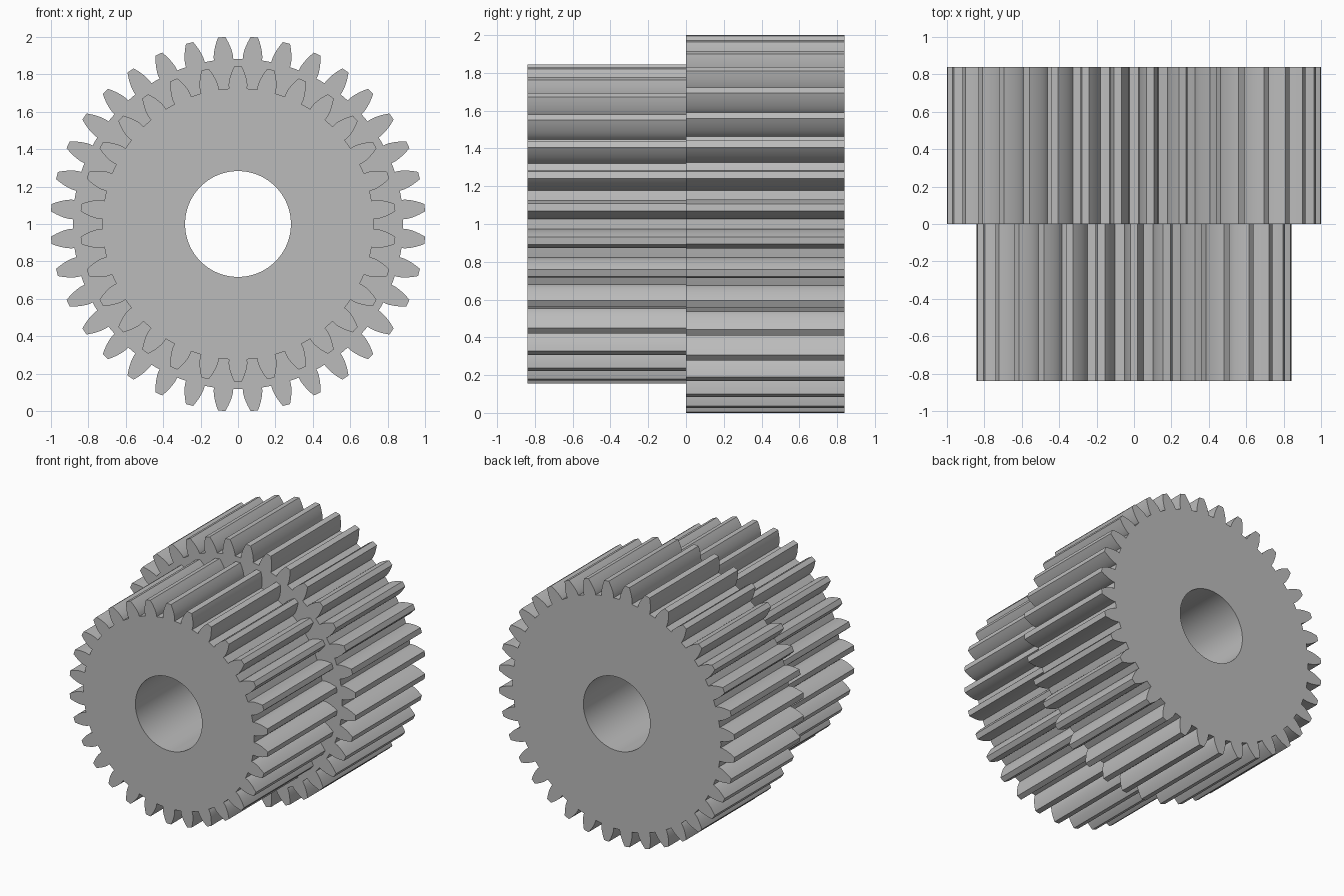
import bpy, bmesh, math

cube = bpy.data.objects.get("Cube")
if cube:
    bpy.data.objects.remove(cube, do_unlink=True)

MODULE = 0.05274              # tooth size shared by both gears
PRESSURE = math.radians(20)
BORE = 0.283
HALF_LENGTH = 0.84

steel = bpy.data.materials.new("steel_grey")
steel.use_nodes = True
GREY = (0.5, 0.5, 0.5, 1)
steel.diffuse_color = GREY
steel.node_tree.nodes["Principled BSDF"].inputs["Base Color"].default_value = GREY


def involute(angle):
    return math.tan(angle) - angle


def gear_profile(teeth, phase, steps=8):
    """Closed outline as (radius, angle) pairs, angle measured from the top."""
    pitch = MODULE * teeth / 2
    base = pitch * math.cos(PRESSURE)
    tip, root = pitch + MODULE, pitch - 1.25 * MODULE
    # one flank: radial foot, then the involute up to the tip
    flank = [(root, math.pi / (2 * teeth) + involute(PRESSURE))]
    for i in range(steps + 1):
        r = base + (tip - base) * i / steps
        half = flank[0][1] - involute(math.acos(min(1, base / r)))
        flank.append((r, half))
    tooth = [(r, -a) for r, a in flank] + [(tip, 0)] + flank[::-1]
    tooth.append((root, math.pi / teeth))       # middle of the gap
    step = 2 * math.pi / teeth
    return [(r, a + phase + k * step) for k in range(teeth) for r, a in tooth]


def make_gear(name, teeth, phase, y0, y1):
    bm = bmesh.new()
    bore = [(BORE, 2 * math.pi * i / 96) for i in range(96)]
    outlines = (gear_profile(teeth, phase), bore)
    ends = []
    # end faces with the bore left open
    for y in (y0, y1):
        rings, edges = [], []
        for outline in outlines:
            ring = [bm.verts.new((r * math.sin(a), y, 1 + r * math.cos(a)))
                    for r, a in outline]
            edges += [bm.edges.new((ring[i - 1], ring[i])) for i in range(len(ring))]
            rings.append(ring)
        bmesh.ops.triangle_fill(bm, edges=edges, use_beauty=True, normal=(0, -1, 0))
        ends.append(rings)
    # toothed rim and bore wall
    for front, back in zip(*ends):
        for i in range(len(front)):
            bm.faces.new((front[i - 1], front[i], back[i], back[i - 1]))
    bmesh.ops.recalc_face_normals(bm, faces=bm.faces)
    mesh = bpy.data.meshes.new(name)
    bm.to_mesh(mesh)
    bm.free()
    mesh.materials.append(steel)
    mesh.shade_smooth()
    mesh.set_sharp_from_angle(angle=math.radians(25))
    obj = bpy.data.objects.new(name, mesh)
    bpy.context.collection.objects.link(obj)
    return obj


make_gear("small_gear", 30, 0, -HALF_LENGTH, 0)
make_gear("large_gear", 36, math.pi / 36, 0, HALF_LENGTH)
